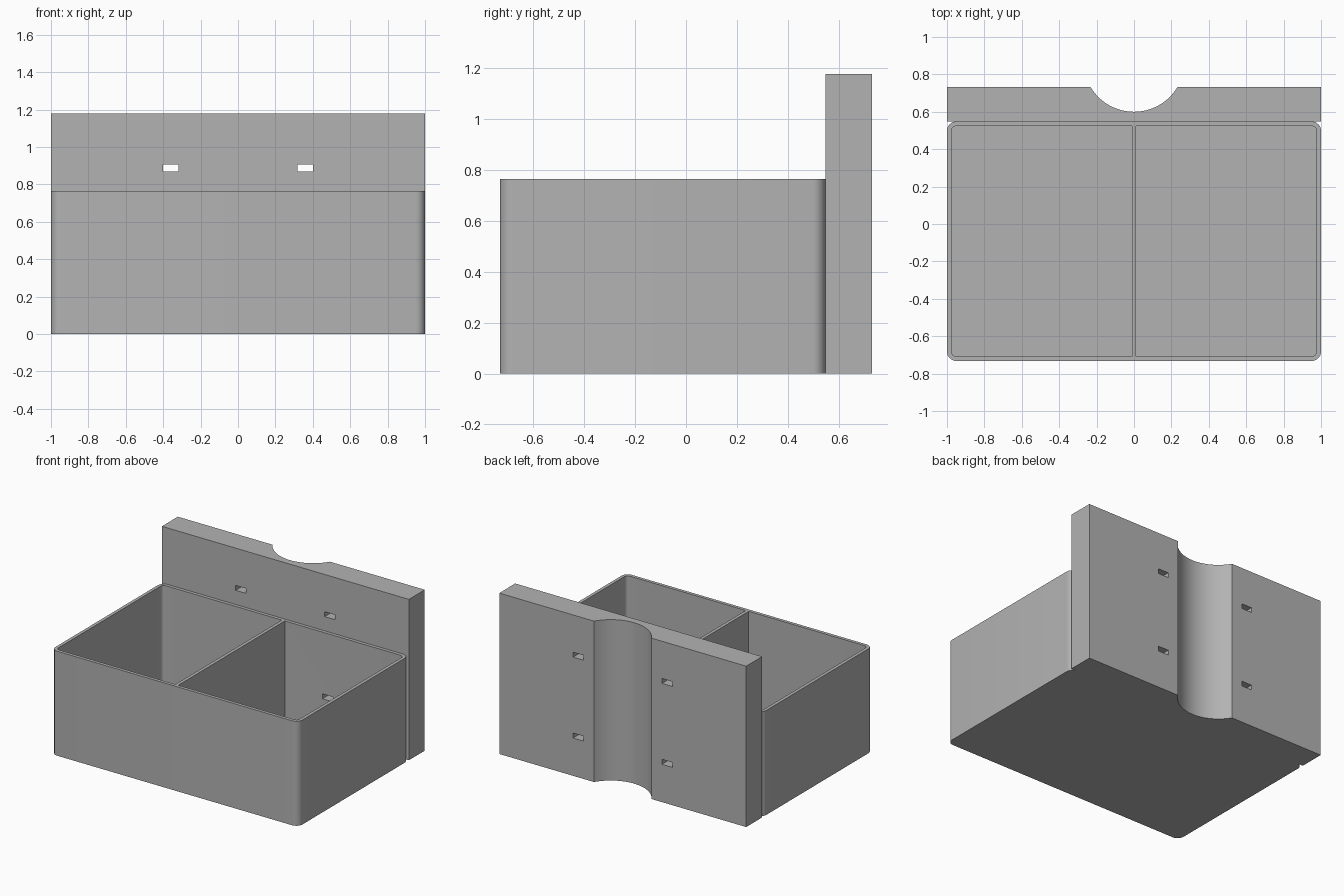
import bpy, bmesh, math

cube = bpy.data.objects.get("Cube")
if cube:
    bpy.data.objects.remove(cube, do_unlink=True)

grey = bpy.data.materials.new("plain_grey")
grey.use_nodes = True
grey.diffuse_color = (0.45, 0.45, 0.45, 1)
grey.node_tree.nodes["Principled BSDF"].inputs["Base Color"].default_value = (0.45, 0.45, 0.45, 1)

HEIGHT, PLATE_TOP = 0.765, 1.178
FRONT, JOIN, BACK = -0.732, 0.548, 0.732
WALL, FLOOR = 0.024, 0.025


def arc(cx, cy, r, start, end, steps):
    return [(cx + r * math.cos(start + (end - start) * i / steps),
             cy + r * math.sin(start + (end - start) * i / steps)) for i in range(steps + 1)]


def rounded_rect(x0, x1, y0, y1, radii):
    """Counter-clockwise outline; radii start at the +x +y corner."""
    corners = [(x1, y1, -1, -1), (x0, y1, 1, -1), (x0, y0, 1, 1), (x1, y0, -1, 1)]
    pts = []
    for i, ((x, y, sx, sy), r) in enumerate(zip(corners, radii)):
        a = i * math.pi / 2
        pts += arc(x + sx * r, y + sy * r, r, a, a + math.pi / 2, 8) if r else [(x, y)]
    return pts


def prism(name, outline, z0, z1):
    bm = bmesh.new()
    base = bm.faces.new([bm.verts.new((x, y, z0)) for x, y in outline])
    top = bmesh.ops.extrude_face_region(bm, geom=[base])["geom"]
    bmesh.ops.translate(bm, vec=(0, 0, z1 - z0),
                        verts=[v for v in top if isinstance(v, bmesh.types.BMVert)])
    bmesh.ops.recalc_face_normals(bm, faces=bm.faces)
    mesh = bpy.data.meshes.new(name)
    bm.to_mesh(mesh)
    bm.free()
    mesh.materials.append(grey)
    obj = bpy.data.objects.new(name, mesh)
    bpy.context.collection.objects.link(obj)
    return obj


def cut(obj, cutters):
    for c in cutters:
        mod = obj.modifiers.new("cut", "BOOLEAN")
        mod.operation, mod.solver, mod.object = "DIFFERENCE", "EXACT", c
    bpy.context.view_layer.update()
    result = bpy.data.meshes.new_from_object(
        obj.evaluated_get(bpy.context.evaluated_depsgraph_get()))
    obj.modifiers.clear()
    obj.data = result


# Bin with rounded vertical corners
bin_body = prism("storage_bin", rounded_rect(-1, 1, FRONT, JOIN, [0.05] * 4), 0, HEIGHT)

# Back plate with a round channel running up its rear face
half, depth = 0.232, 0.132
radius = (half ** 2 + depth ** 2) / (2 * depth)
spread = math.asin(half / radius)
channel = arc(0, BACK - depth + radius, radius,
              -math.pi / 2 + spread, -math.pi / 2 - spread, 32)
plate = prism("back_plate",
              [(-1, JOIN), (1, JOIN), (1, BACK)] + channel + [(-1, BACK)], 0, PLATE_TOP)

# Two compartments either side of a thin divider
r = 0.026
pockets = [
    prism("left_pocket_cutter",
          rounded_rect(0.012, 1 - WALL, FRONT + WALL, JOIN - WALL, [r, 0, 0, r]), FLOOR, 1),
    prism("right_pocket_cutter",
          rounded_rect(WALL - 1, -0.012, FRONT + WALL, JOIN - WALL, [0, r, r, 0]), FLOOR, 1),
]

# Four strap slots through the plate and the bin's rear wall
slots = [prism("slot_cutter",
               rounded_rect(s * 0.36 - 0.042, s * 0.36 + 0.042, 0.4, 0.9, [0] * 4),
               z - 0.018, z + 0.018)
         for s in (-1, 1) for z in (0.295, 0.887)]

cut(bin_body, pockets + slots)
cut(plate, slots)
for c in pockets + slots:
    bpy.data.objects.remove(c, do_unlink=True)

# Smooth the curved walls, keep the edges sharp
bpy.ops.object.select_all(action="DESELECT")
for obj in (bin_body, plate):
    obj.select_set(True)
bpy.context.view_layer.objects.active = bin_body
bpy.ops.object.shade_smooth_by_angle(angle=math.radians(30))
